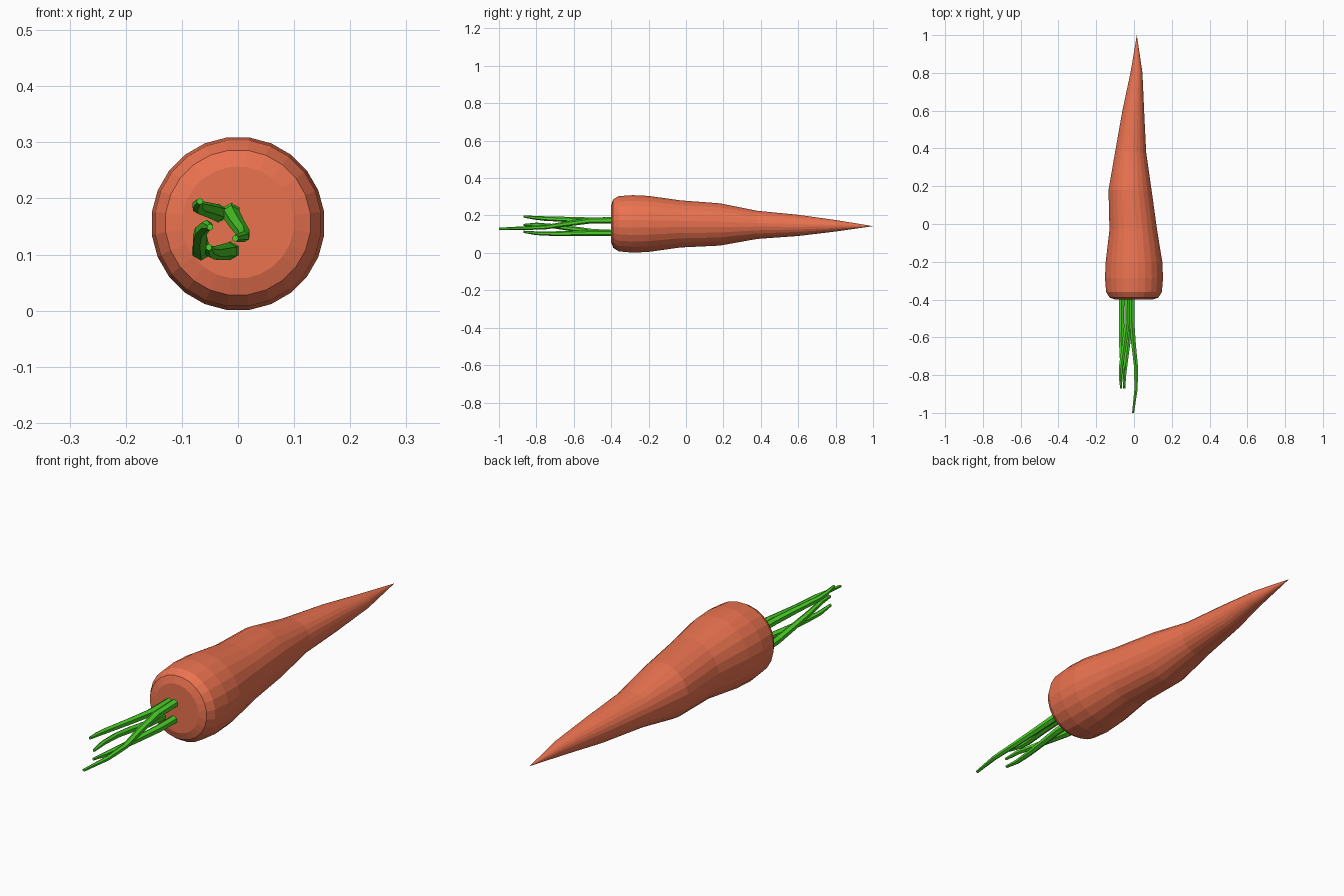
import bpy, bmesh, math
from mathutils import Vector


def material(name, color):
    m = bpy.data.materials.new(name)
    m.diffuse_color = (*color, 1)
    return m


def sweep(name, rings, sides, mat, tip=None):
    """Loft flat-faced rings (x, y, z, half_width, half_height) along y."""
    bm = bmesh.new()
    loops = []
    for x, y, z, rx, rz in rings:
        loop = []
        for i in range(sides):
            a = 2 * math.pi * (i + 0.5) / sides
            loop.append(bm.verts.new((x + rx * math.cos(a), y, z + rz * math.sin(a))))
        loops.append(loop)
    for a, b in zip(loops, loops[1:]):
        for i in range(sides):
            j = (i + 1) % sides
            bm.faces.new((a[i], a[j], b[j], b[i]))
    bm.faces.new(loops[0])
    if tip:
        t = bm.verts.new(tip)
        for i in range(sides):
            bm.faces.new((loops[-1][i], loops[-1][(i + 1) % sides], t))
    else:
        bm.faces.new(loops[-1])
    bmesh.ops.recalc_face_normals(bm, faces=bm.faces)
    mesh = bpy.data.meshes.new(name)
    bm.to_mesh(mesh)
    bm.free()
    mesh.materials.append(mat)
    ob = bpy.data.objects.new(name, mesh)
    bpy.context.collection.objects.link(ob)
    return ob


orange = material("orange", (0.83, 0.17, 0.08))
green = material("green", (0.07, 0.64, 0.02))

# Carrot root: rounded shoulder, slightly bent taper, pointed tip
root = [
    (0.000, -0.400, 0.157, 0.100, 0.100),
    (0.000, -0.390, 0.157, 0.130, 0.130),
    (0.000, -0.360, 0.156, 0.149, 0.149),
    (0.000, -0.285, 0.155, 0.155, 0.155),
    (0.000, -0.200, 0.155, 0.151, 0.151),
    (-0.004, -0.030, 0.155, 0.127, 0.127),
    (-0.021, 0.180, 0.152, 0.115, 0.114),
    (-0.018, 0.380, 0.150, 0.083, 0.076),
    (-0.004, 0.600, 0.147, 0.058, 0.057),
    (0.013, 0.800, 0.145, 0.032, 0.031),
]
sweep("carrot_root", root, 24, orange, tip=(0.015, 1.0, 0.143))

# Leaf stems: four tapering bent stalks growing from the shoulder
stems = [
    [(-0.012, -0.39, 0.175), (-0.012, -0.52, 0.172), (-0.002, -0.64, 0.155),
     (0.010, -0.75, 0.138), (0.011, -0.87, 0.132), (-0.005, -1.0, 0.129)],
    [(-0.035, -0.39, 0.174), (-0.037, -0.52, 0.174), (-0.052, -0.64, 0.179),
     (-0.070, -0.76, 0.184), (-0.072, -0.81, 0.188), (-0.068, -0.87, 0.195)],
    [(-0.066, -0.39, 0.106), (-0.066, -0.50, 0.112), (-0.068, -0.60, 0.128),
     (-0.066, -0.70, 0.142), (-0.056, -0.80, 0.152), (-0.050, -0.87, 0.149)],
    [(-0.014, -0.39, 0.107), (-0.016, -0.50, 0.106), (-0.030, -0.62, 0.104),
     (-0.042, -0.72, 0.103), (-0.050, -0.80, 0.105), (-0.052, -0.87, 0.113)],
]
radii = [0.017, 0.016, 0.014, 0.012, 0.010, 0.006]
for n, path in enumerate(stems, 1):
    sweep(f"leaf_stem_{n}", [(*p, r, r) for p, r in zip(path, radii)], 6, green)
